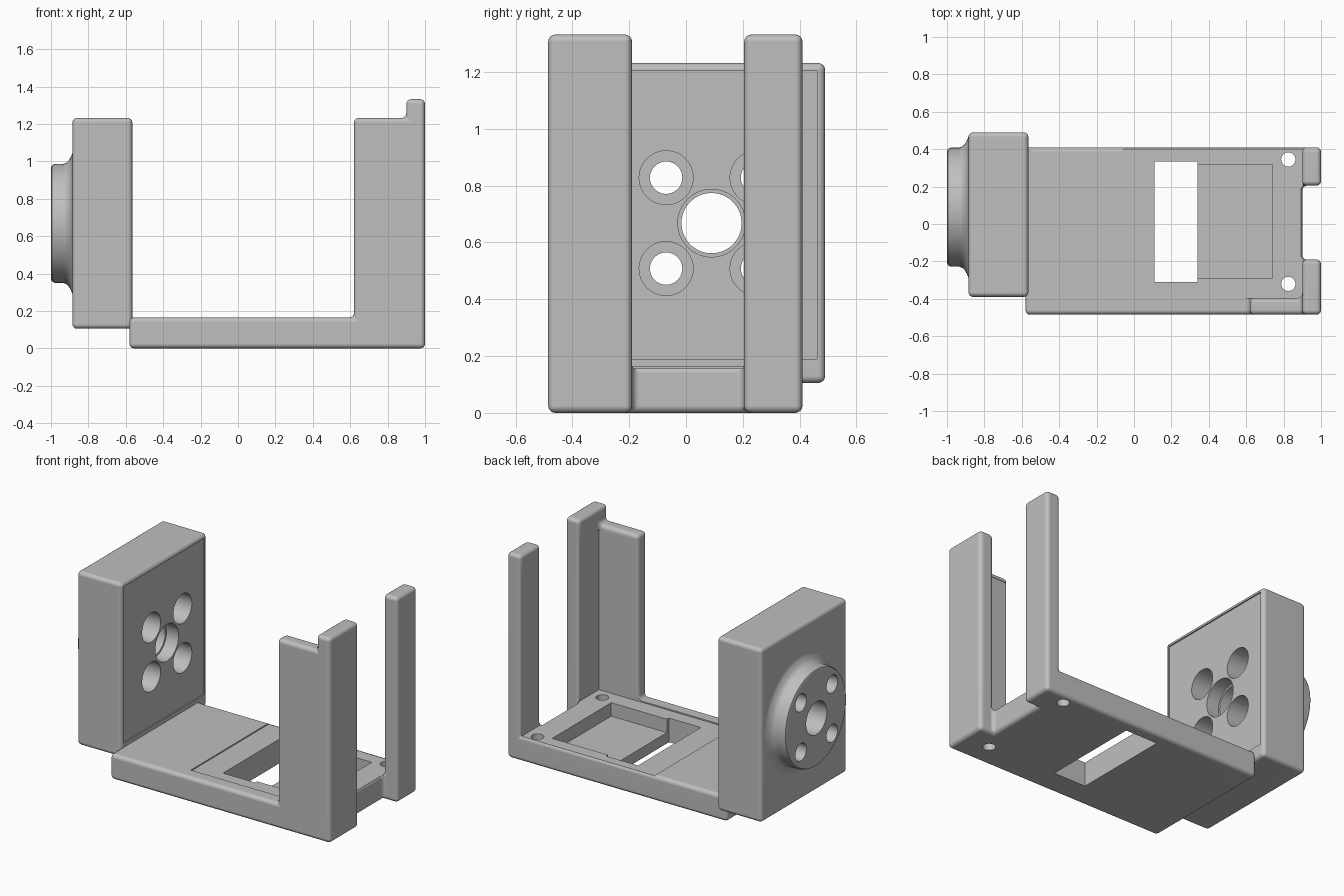
import bpy, bmesh, math
from mathutils import Matrix, Vector

cube = bpy.data.objects.get("Cube")
if cube:
    bpy.data.objects.remove(cube, do_unlink=True)

grey = bpy.data.materials.new("light_grey")
grey.use_nodes = True
GREY = (0.52, 0.52, 0.52, 1)
grey.diffuse_color = GREY
grey.node_tree.nodes["Principled BSDF"].inputs["Base Color"].default_value = GREY


def finish(name, bm):
    bmesh.ops.recalc_face_normals(bm, faces=bm.faces[:])
    mesh = bpy.data.meshes.new(name)
    bm.to_mesh(mesh)
    bm.free()
    mesh.materials.append(grey)
    obj = bpy.data.objects.new(name, mesh)
    bpy.context.collection.objects.link(obj)
    return obj


def box(name, x, y, z):
    bm = bmesh.new()
    bmesh.ops.create_cube(bm, size=1)
    for v in bm.verts:
        v.co = [r[0] if c < 0 else r[1] for c, r in zip(v.co, (x, y, z))]
    return finish(name, bm)


def lathe_x(name, profile, cy, cz, steps=64):
    """Solid turned around an axis parallel to x; profile is (x, radius)."""
    bm = bmesh.new()
    rings = []
    for x, r in profile:
        rings.append([bm.verts.new((x, cy + r * math.cos(a), cz + r * math.sin(a)))
                      for a in (2 * math.pi * i / steps for i in range(steps))])
    for a, b in zip(rings, rings[1:]):
        for i in range(steps):
            j = (i + 1) % steps
            bm.faces.new((a[i], a[j], b[j], b[i]))
    bm.faces.new(rings[0])
    bm.faces.new(rings[-1])
    return finish(name, bm)


def apply(obj, mod):
    bpy.context.view_layer.objects.active = obj
    bpy.ops.object.modifier_apply(modifier=mod.name)


def boolean(obj, other, operation):
    mod = obj.modifiers.new("boolean", 'BOOLEAN')
    mod.solver = 'EXACT'
    mod.operation = operation
    mod.object = other
    apply(obj, mod)
    bpy.data.objects.remove(other, do_unlink=True)


def soften(obj, width):
    bm = bmesh.new()
    bm.from_mesh(obj.data)
    bmesh.ops.remove_doubles(bm, verts=bm.verts[:], dist=0.0005)
    bmesh.ops.dissolve_limit(bm, angle_limit=0.02, verts=bm.verts[:], edges=bm.edges[:])
    bm.to_mesh(obj.data)
    bm.free()
    mod = obj.modifiers.new("bevel", 'BEVEL')
    mod.width = width
    mod.segments = 4
    mod.limit_method = 'ANGLE'
    apply(obj, mod)


def smooth(obj):
    bpy.ops.object.select_all(action='DESELECT')
    obj.select_set(True)
    bpy.context.view_layer.objects.active = obj
    bpy.ops.object.shade_smooth_by_angle(angle=math.radians(35))
    mod = obj.modifiers.new("weighted_normals", 'WEIGHTED_NORMAL')
    mod.keep_sharp = True


# Frame: base plate, end posts and side wall
frame = box("frame", (-0.58, 1.0), (-0.485, 0.41), (0, 0.165))
boolean(frame, box("posts", (0.9, 1.0), (-0.485, 0.41), (0, 1.332)), 'UNION')
boolean(frame, box("side_wall", (0.62, 1.0), (-0.485, -0.395), (0, 1.232)), 'UNION')
boolean(frame, box("post_gap", (0.9, 1.2), (-0.19, 0.205), (-0.1, 1.5)), 'DIFFERENCE')
soften(frame, 0.025)

# Shallow seat, window, pocket and screw holes in the base
boolean(frame, box("seat", (-0.06, 0.904), (-0.398, 0.4), (0.157, 1.2)), 'DIFFERENCE')
boolean(frame, box("window", (0.11, 0.34), (-0.31, 0.335), (-0.1, 0.3)), 'DIFFERENCE')
boolean(frame, box("pocket", (0.33, 0.74), (-0.29, 0.315), (0.07, 0.3)), 'DIFFERENCE')
for y in (-0.32, 0.345):
    bm = bmesh.new()
    bmesh.ops.create_cone(bm, cap_ends=True, segments=32, radius1=0.038, radius2=0.038,
                          depth=0.6, matrix=Matrix.Translation(Vector((0.825, y, 0))))
    boolean(frame, finish("screw_hole", bm), 'DIFFERENCE')

# Tongue tying the base to the hub block
tongue = box("tongue", (-0.62, -0.54), (-0.37, 0.395), (0.11, 0.1645))

# Hub block with a turned flange on its outer face
CY, CZ = 0.09, 0.668
block = box("hub_block", (-0.885, -0.565), (-0.39, 0.49), (0.105, 1.232))
soften(block, 0.025)
flange = [(-1.0, 0.298), (-0.994, 0.311), (-0.98, 0.318), (-0.935, 0.318),
          (-0.917, 0.325), (-0.904, 0.338), (-0.893, 0.358), (-0.883, 0.383), (-0.85, 0.383)]
boolean(block, lathe_x("flange", flange, CY, CZ), 'UNION')
boolean(block, box("panel", (-0.573, -0.4), (-0.362, 0.462), (0.19, 1.205)), 'DIFFERENCE')

# Centre bore and four counterbored bolt holes
bore = [(-1.1, 0.106), (-0.66, 0.106), (-0.66, 0.119), (-0.4, 0.119)]
boolean(block, lathe_x("bore", bore, CY, CZ), 'DIFFERENCE')
bolt = [(-1.1, 0.057), (-0.8, 0.057), (-0.8, 0.095), (-0.4, 0.095)]
for dy in (-0.16, 0.16):
    for dz in (-0.16, 0.16):
        boolean(block, lathe_x("bolt", bolt, CY + dy, CZ + dz, 40), 'DIFFERENCE')

for part in (frame, block):
    smooth(part)
